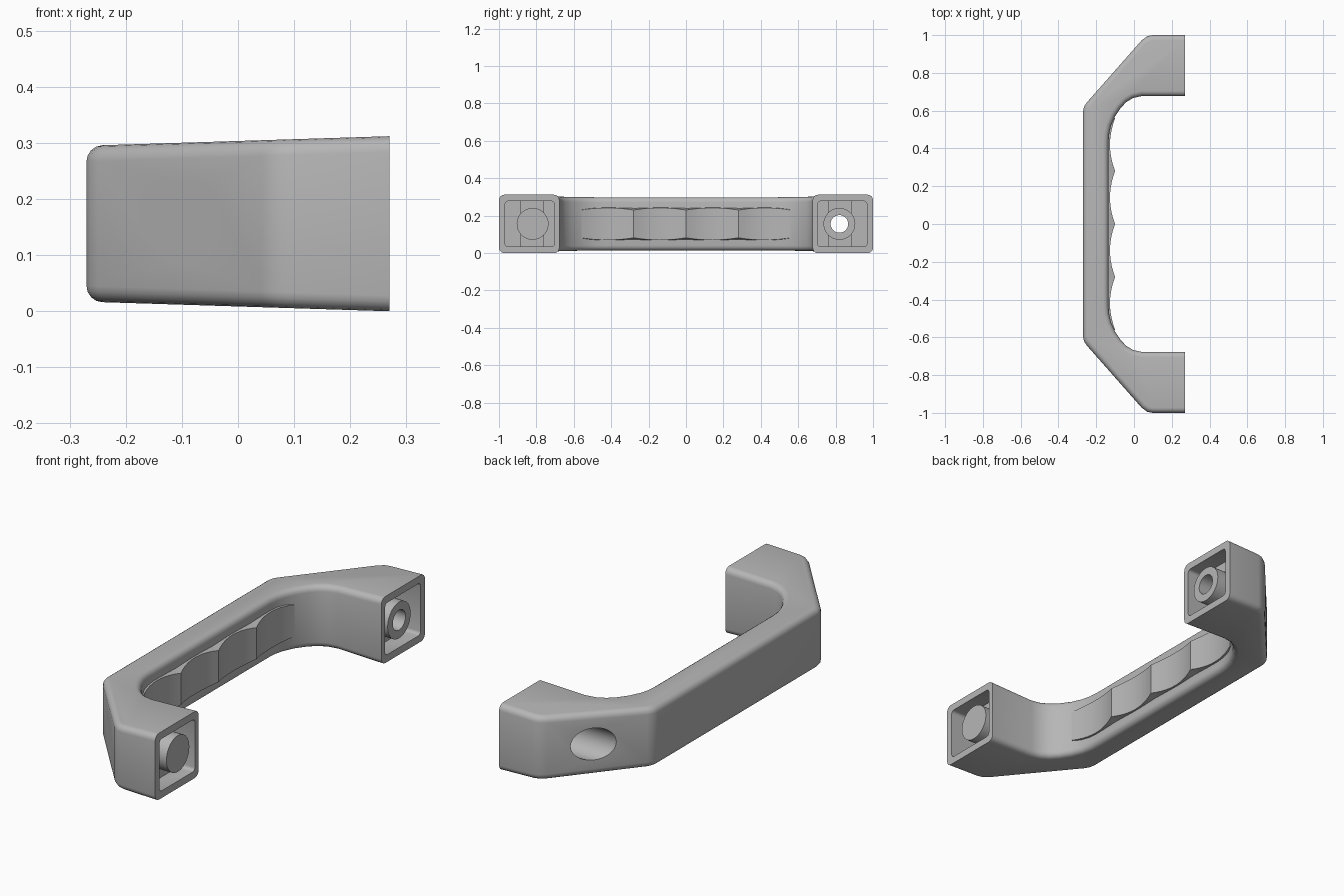
import bpy, bmesh, math
from mathutils import Vector

if "Cube" in bpy.data.objects:
    bpy.data.objects.remove(bpy.data.objects["Cube"])

grey = bpy.data.materials.new("plain grey")
grey.diffuse_color = (0.47, 0.47, 0.47, 1)
grey.use_nodes = True
grey.node_tree.nodes["Principled BSDF"].inputs["Base Color"].default_value = grey.diffuse_color
ZC = 0.156       # middle height
BACK = 0.27      # mounting plane
HOLE_Y = 0.82


def make(name, bm):
    bmesh.ops.recalc_face_normals(bm, faces=bm.faces)
    me = bpy.data.meshes.new(name)
    bm.to_mesh(me)
    bm.free()
    me.materials.append(grey)
    ob = bpy.data.objects.new(name, me)
    bpy.context.collection.objects.link(ob)
    return ob


def rod(name, x0, x1, y, r):
    """Cylinder along x."""
    bm = bmesh.new()
    bmesh.ops.create_cone(bm, cap_ends=True, segments=40, radius1=r, radius2=r, depth=x1 - x0)
    for v in bm.verts:
        v.co = Vector((v.co.z + (x0 + x1) / 2, v.co.x + y, v.co.y + ZC))
    return make(name, bm)


def box(name, lo, hi, round_x=0):
    """Box, optionally with rounded edges along x."""
    bm = bmesh.new()
    bmesh.ops.create_cube(bm, size=1)
    for v in bm.verts:
        v.co = Vector([lo[i] + (v.co[i] + 0.5) * (hi[i] - lo[i]) for i in range(3)])
    if round_x:
        edges = [e for e in bm.edges if abs(e.verts[0].co.x - e.verts[1].co.x) > 0.01]
        bmesh.ops.bevel(bm, geom=edges, offset=round_x, segments=3, profile=0.5, affect='EDGES')
    return make(name, bm)


# Handle body: plan profile (half, then mirrored), tapered in height
outer = [(BACK, 1.0), (0.10, 1.0), (0.07, 0.994), (0.04, 0.972),
         (-0.25, 0.643), (-0.264, 0.622), (-0.27, 0.595)]
inner = [(-0.135, 0.43), (-0.132, 0.475), (-0.122, 0.52), (-0.10, 0.57), (-0.07, 0.615),
         (-0.04, 0.646), (-0.005, 0.667), (0.04, 0.677), (BACK, 0.677)]
profile = (outer + [(x, -y) for x, y in reversed(outer)]
           + [(x, -y) for x, y in reversed(inner)] + inner)


def half_height(x):
    return 0.1475 + 0.0155 * x / BACK * 0.55


bm = bmesh.new()
low = [bm.verts.new((x, y, ZC - half_height(x))) for x, y in profile]
high = [bm.verts.new((x, y, ZC + half_height(x))) for x, y in profile]
n = len(profile)
bm.faces.new(low)
bm.faces.new(high)
for i in range(n):
    j = (i + 1) % n
    bm.faces.new((low[i], low[j], high[j], high[i]))
# Round the long rims and the four upright leg corners stay as in the profile
rims = [e for e in bm.edges
        if abs(e.verts[0].co.z - e.verts[1].co.z) < 0.1
        and not all(v.co.x > BACK - 0.001 for v in e.verts)]
bmesh.ops.recalc_face_normals(bm, faces=bm.faces)
bmesh.ops.bevel(bm, geom=rims, offset=0.028, segments=4, profile=0.5, affect='EDGES')
# Exact overall height at the mounting plane
for v in bm.verts:
    v.co.z = ZC + (v.co.z - ZC) * 0.156 / half_height(BACK)
handle = make("handle_body", bm)

# Hollow legs, screw bosses, counterbores and drilled holes
steps = []
for s, side in ((1, "left"), (-1, "right")):
    ya, yb = sorted((s * 0.705, s * 0.967))
    wa, wb = sorted((s * 0.76, s * 0.885))
    steps += [
        (box(side + "_pocket", (0.10, ya, 0.034), (0.4, yb, 0.278), 0.015), 'DIFFERENCE'),
        (box(side + "_web", (0.07, wa, 0.02), (0.19, wb, 0.292)), 'UNION'),
        (rod(side + "_boss", 0.07, BACK - 0.008, s * HOLE_Y, 0.085), 'UNION'),
        (rod(side + "_counterbore", -0.5, 0.07, s * HOLE_Y, 0.075), 'DIFFERENCE'),
        (rod(side + "_screw_hole", -0.2, 0.5, s * HOLE_Y, 0.047), 'DIFFERENCE'),
    ]
for tool, op in steps:
    tool.hide_render = True
    mod = handle.modifiers.new(tool.name, 'BOOLEAN')
    mod.object, mod.operation, mod.solver = tool, op, 'EXACT'

bpy.context.view_layer.update()
final = bpy.data.meshes.new_from_object(
    handle.evaluated_get(bpy.context.evaluated_depsgraph_get()))
handle.modifiers.clear()
handle.data = final
for tool, _ in steps:
    bpy.data.objects.remove(tool)

# Scalloped finger grip on the inner face
bm = bmesh.new()
rows = []
PER = 10
for i in range(4 * PER + 1):
    u = (i % PER) / PER * 2 - 1
    y = -0.56 + 0.28 * i / PER
    x = -0.127 + 0.027 * u * u
    h = 0.086 - 0.012 * u * u
    rows.append([bm.verts.new(c) for c in (
        (-0.16, y, ZC - 0.09), (x, y, ZC - h), (x, y, ZC + h), (-0.16, y, ZC + 0.09))])
for a, b in zip(rows, rows[1:]):
    for k in range(4):
        bm.faces.new((a[k], a[(k + 1) % 4], b[(k + 1) % 4], b[k]))
bm.faces.new(rows[0])
bm.faces.new(rows[-1])
grip = make("finger_grip", bm)

# Smooth shading with sharp edges kept
for ob in (handle, grip):
    bpy.ops.object.select_all(action='DESELECT')
    ob.select_set(True)
    bpy.context.view_layer.objects.active = ob
    bpy.ops.object.shade_smooth_by_angle(angle=math.radians(32))
